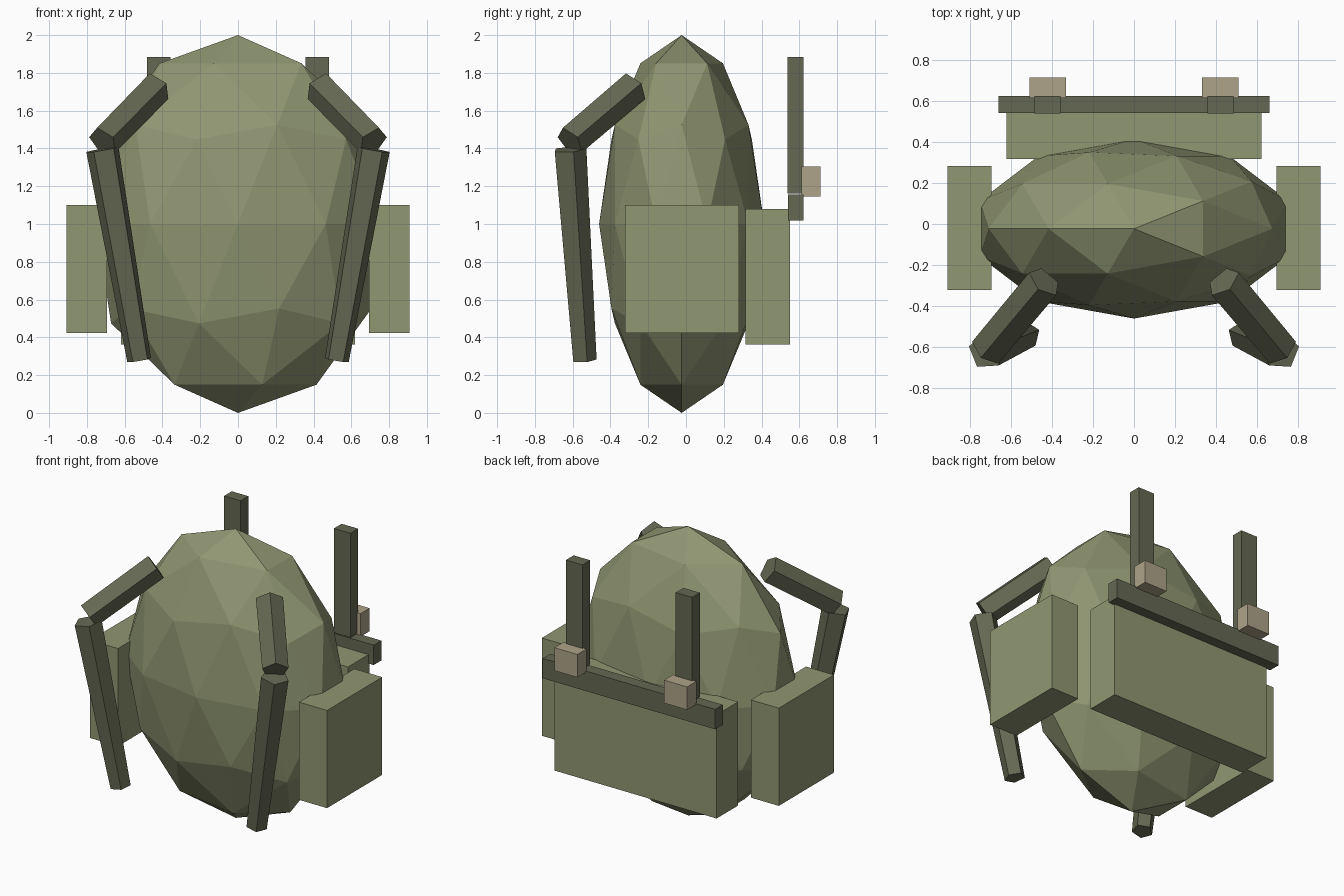
import bpy
import math
from mathutils import Vector

if "Cube" in bpy.data.objects:
    bpy.data.objects.remove(bpy.data.objects["Cube"])


def material(name, color):
    m = bpy.data.materials.new(name)
    m.diffuse_color = (*color, 1)
    m.use_nodes = True
    m.node_tree.nodes["Principled BSDF"].inputs["Base Color"].default_value = m.diffuse_color
    return m


CANVAS = material("canvas", (0.28, 0.31, 0.17))
WEBBING = material("webbing", (0.13, 0.14, 0.085))
METAL = material("buckle_metal", (0.42, 0.37, 0.25))


def finish(name, mat):
    ob = bpy.context.object
    ob.name = name
    ob.data.materials.append(mat)
    return ob


def box(name, lo, hi, mat):
    """Box between two opposite corners."""
    lo, hi = Vector(lo), Vector(hi)
    bpy.ops.mesh.primitive_cube_add(size=1, location=(lo + hi) / 2)
    ob = finish(name, mat)
    ob.scale = hi - lo
    return ob


def strap(name, a, b, r_a, r_b):
    """Five-sided tapered bar from point a to point b."""
    a, b = Vector(a), Vector(b)
    d = b - a
    bpy.ops.mesh.primitive_cone_add(vertices=5, radius1=r_a, radius2=r_b, depth=d.length,
                                    location=(a + b) / 2,
                                    rotation=d.to_track_quat('Z', 'Y').to_euler())
    return finish(name, WEBBING)


# Main sack: faceted, flattened icosphere
bpy.ops.mesh.primitive_ico_sphere_add(subdivisions=2, radius=1, location=(0, -0.023, 1),
                                      rotation=(0, 0, math.pi))
finish("main_sack", CANVAS).scale = (0.79, 0.437, 1)

# Rear pocket and the flap bar along its top
box("rear_pocket", (-0.62, 0.316, 0.363), (0.62, 0.551, 1.08), CANVAS)
box("flap_bar", (-0.66, 0.54, 1.018), (0.66, 0.623, 1.156), WEBBING)

# Paired parts
for side, s in (("right", 1), ("left", -1)):
    box(side + "_pocket", (s * 0.8 - 0.107, -0.322, 0.424), (s * 0.8 + 0.107, 0.281, 1.10), CANVAS)
    box(side + "_closing_strap", (s * 0.42 - 0.063, 0.538, 1.162),
        (s * 0.42 + 0.063, 0.622, 1.883), WEBBING)
    box(side + "_buckle", (s * 0.42 - 0.088, 0.612, 1.146), (s * 0.42 + 0.088, 0.713, 1.305), METAL)
    strap(side + "_upper_shoulder_strap", (s * 0.435, -0.28, 1.722), (s * 0.715, -0.615, 1.437),
          0.09, 0.087)
    strap(side + "_lower_shoulder_strap", (s * 0.716, -0.618, 1.395), (s * 0.522, -0.54, 0.279),
          0.091, 0.067)
